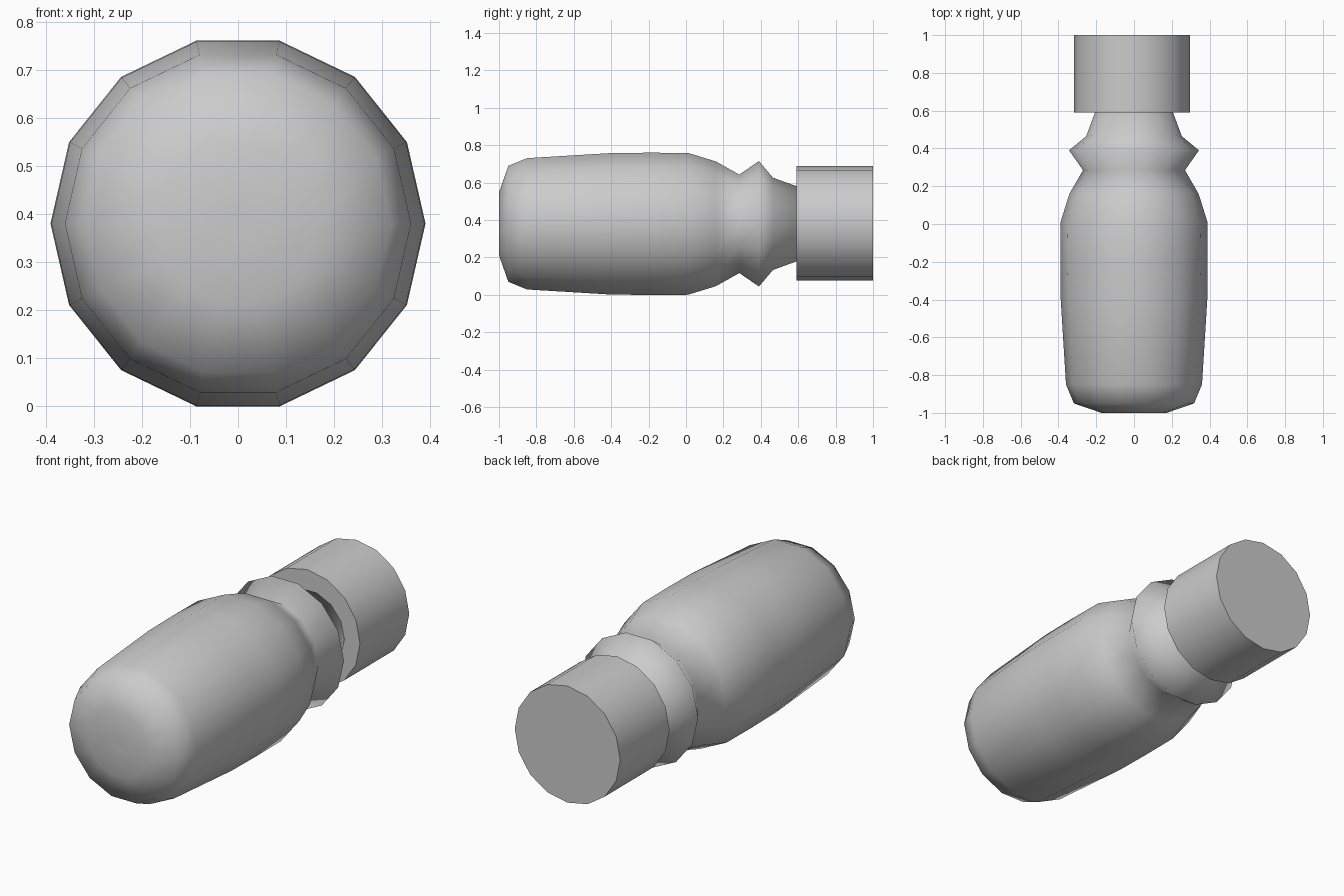
import bpy, bmesh, math
from mathutils import Matrix

if "Cube" in bpy.data.objects:
    bpy.data.objects.remove(bpy.data.objects["Cube"])

def finish(name, bm, angle=None):
    bmesh.ops.recalc_face_normals(bm, faces=bm.faces)
    me = bpy.data.meshes.new(name)
    bm.to_mesh(me)
    bm.free()
    ob = bpy.data.objects.new(name, me)
    bpy.context.collection.objects.link(ob)
    for o in bpy.context.selected_objects:
        o.select_set(False)
    ob.select_set(True)
    bpy.context.view_layer.objects.active = ob
    if angle is None:
        bpy.ops.object.shade_smooth()
    else:
        bpy.ops.object.shade_smooth_by_angle(angle=math.radians(angle))
    return ob

def cylinder(name, r, y0, y1, cx, cz, sides):
    bm = bmesh.new()
    m = Matrix.Translation((cx, (y0 + y1) / 2, cz)) @ Matrix.Rotation(math.pi / 2, 4, 'X')
    bmesh.ops.create_cone(bm, cap_ends=True, segments=sides, radius1=r,
                          radius2=r, depth=y1 - y0, matrix=m)
    return finish(name, bm, 40)

# Lathed body: (y, radius), 14 sides about the y axis
SIDES, CZ = 14, 0.38
profile = [(-1.0, 0.028), (-1.0, 0.172), (-0.95, 0.318), (-0.85, 0.36), (-0.4, 0.388),
           (-0.2, 0.39), (0.01, 0.389), (0.16, 0.342), (0.285, 0.27), (0.39, 0.344),
           (0.465, 0.253), (0.60, 0.203)]
bm = bmesh.new()
rings = []
for y, r in profile:
    rings.append([bm.verts.new((r * math.cos(2 * math.pi * i / SIDES), y,
                                CZ + r * math.sin(2 * math.pi * i / SIDES)))
                  for i in range(SIDES)])
for a, b in zip(rings, rings[1:]):
    for i in range(SIDES):
        j = (i + 1) % SIDES
        bm.faces.new((a[i], a[j], b[j], b[i]))
bm.faces.new(rings[-1])
finish("body", bm)

# Small round plug in the base
cylinder("base_plug", 0.0285, -1.0, -0.97, 0, CZ, 24)

# Cap
cylinder("cap", 0.307, 0.59, 1.0, -0.01, 0.383, 16)
